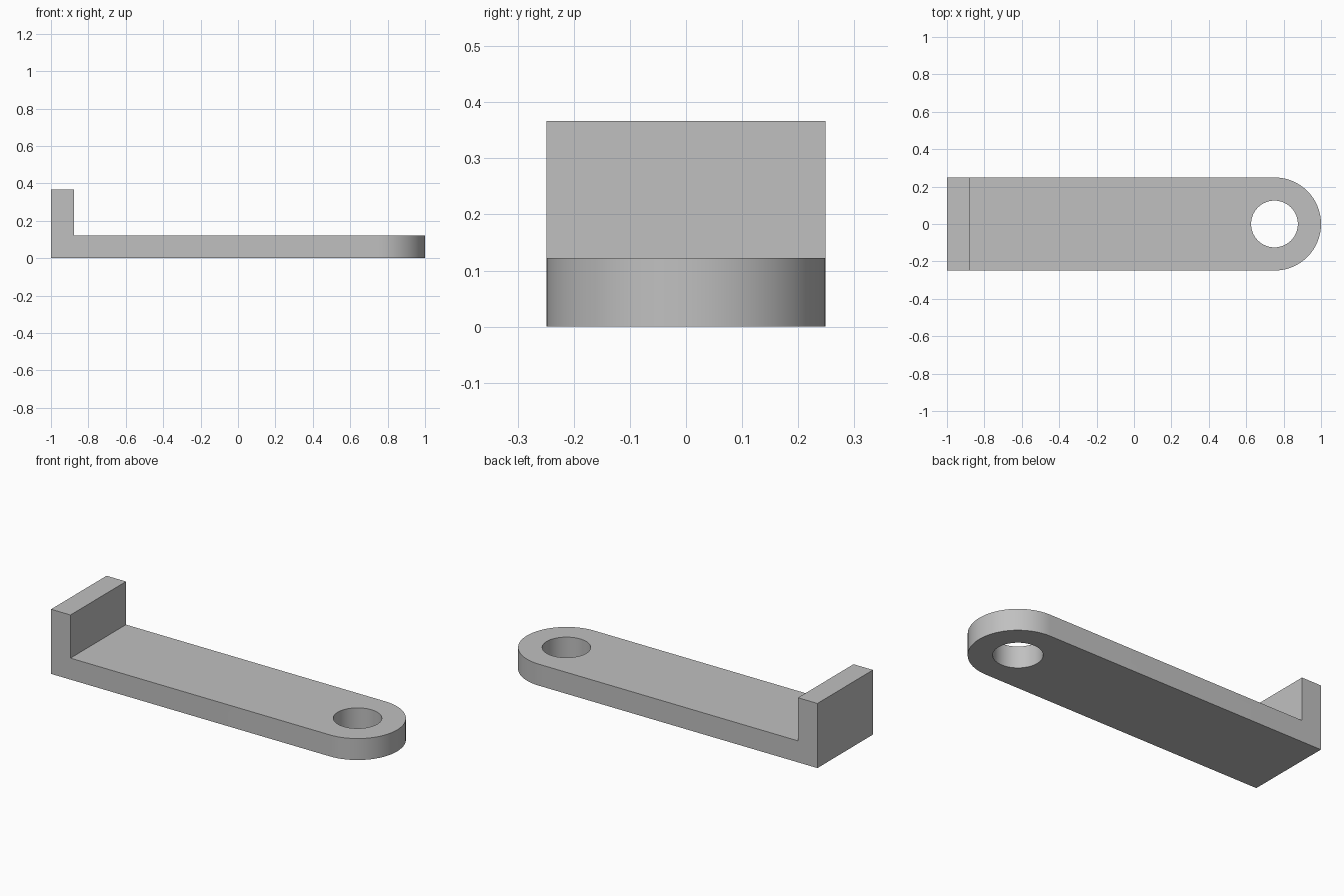
import bpy, bmesh, math

cube = bpy.data.objects.get("Cube")
if cube:
    bpy.data.objects.remove(cube, do_unlink=True)

HALF_W, THICK, HEIGHT = 0.249, 0.122, 0.367
WALL_X = -1 + THICK
EYE_X, HOLE_R = 1 - HALF_W, 0.125
ARC_STEPS = 32

grey = bpy.data.materials.new("light grey")
grey.use_nodes = True
colour = (0.53, 0.53, 0.53, 1)
grey.diffuse_color = colour
grey.node_tree.nodes["Principled BSDF"].inputs["Base Color"].default_value = colour

bm = bmesh.new()


def raise_face(face, height):
    """Extrude a face upward and return the new top face."""
    result = bmesh.ops.extrude_face_region(bm, geom=[face])["geom"]
    verts = [g for g in result if isinstance(g, bmesh.types.BMVert)]
    bmesh.ops.translate(bm, verts=verts, vec=(0, 0, height))


# Arm footprint: straight sides with a half-round end
seam = [bm.verts.new((WALL_X, s * HALF_W, 0)) for s in (-1, 1)]
arc = []
for i in range(ARC_STEPS + 1):
    a = math.pi * (i / ARC_STEPS - 0.5)
    arc.append(bm.verts.new((EYE_X + HALF_W * math.cos(a), HALF_W * math.sin(a), 0)))
arm = bm.faces.new([seam[0], *arc, seam[1]])

# End footprint shares the seam with the arm
heel = [bm.verts.new((-1, s * HALF_W, 0)) for s in (1, -1)]
end = bm.faces.new([seam[0], seam[1], *heel])

# Raise the plate, then raise the end strip into the upright wall
result = bmesh.ops.extrude_face_region(bm, geom=[arm, end], use_keep_orig=True)["geom"]
bmesh.ops.translate(bm, verts=[g for g in result if isinstance(g, bmesh.types.BMVert)],
                    vec=(0, 0, THICK))
top_end = next(g for g in result if isinstance(g, bmesh.types.BMFace)
               and g.calc_center_median().x < WALL_X and g.normal.z > 0.9)
raise_face(top_end, HEIGHT - THICK)

# Merge the coplanar faces underneath and on the sides
bmesh.ops.recalc_face_normals(bm, faces=bm.faces)
bmesh.ops.dissolve_limit(bm, angle_limit=0.001, verts=bm.verts, edges=bm.edges)
bmesh.ops.recalc_face_normals(bm, faces=bm.faces)

mesh = bpy.data.meshes.new("lever_arm")
bm.to_mesh(mesh)
bm.free()
mesh.materials.append(grey)
body = bpy.data.objects.new("lever_arm", mesh)
bpy.context.collection.objects.link(body)

# Round hole through the eye end
bpy.ops.mesh.primitive_cylinder_add(vertices=64, radius=HOLE_R, depth=1,
                                    location=(EYE_X, 0, 0))
cutter = bpy.context.object
cutter.name = "hole_cutter"
cutter.hide_render = True
cutter.data.materials.append(grey)
cut = body.modifiers.new("hole", 'BOOLEAN')
cut.operation, cut.solver, cut.object = 'DIFFERENCE', 'EXACT', cutter

bpy.ops.object.select_all(action='DESELECT')
body.select_set(True)
bpy.context.view_layer.objects.active = body
bpy.ops.object.modifier_apply(modifier=cut.name)
bpy.data.objects.remove(cutter, do_unlink=True)
bpy.ops.object.shade_smooth_by_angle(angle=math.radians(30))
